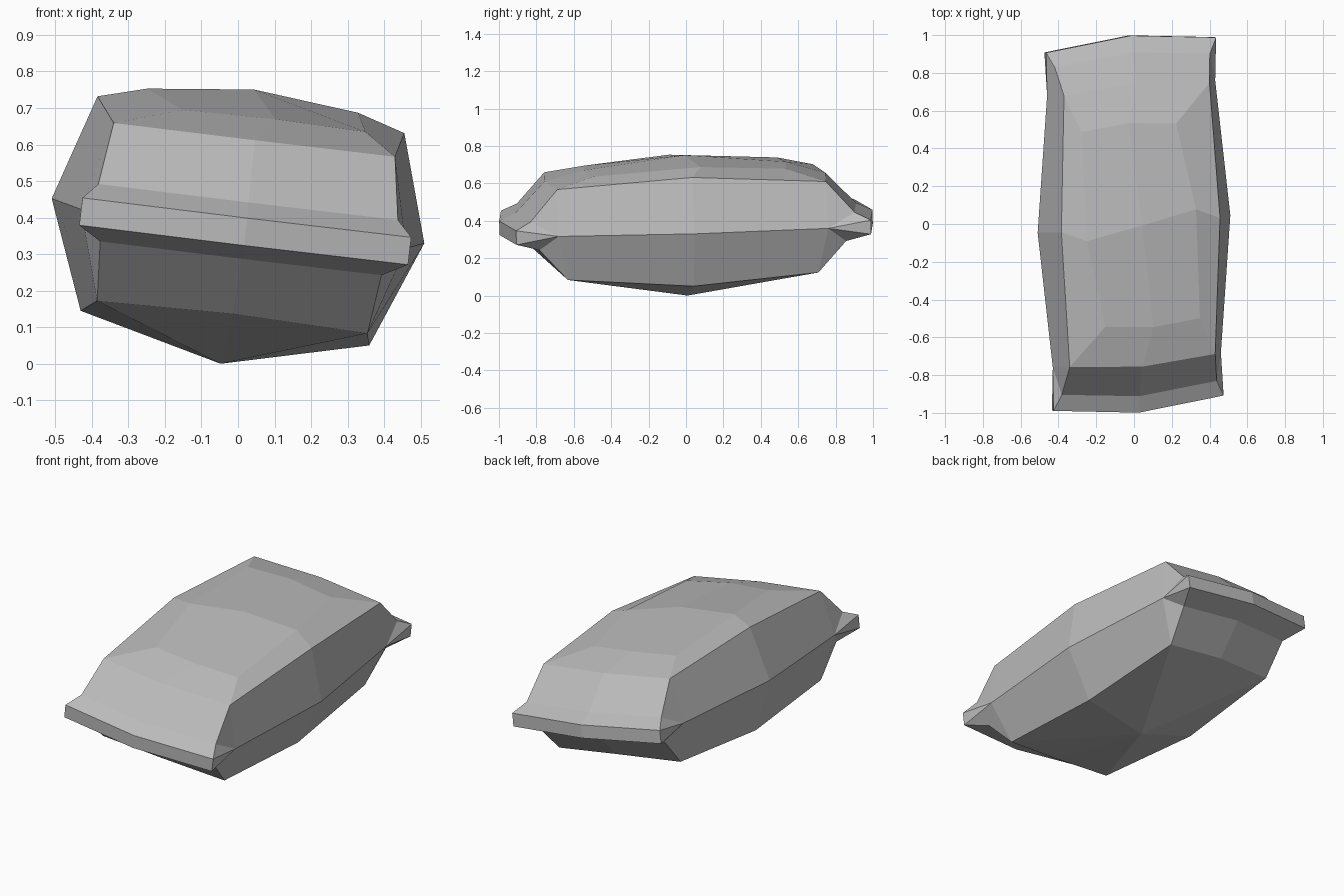
import bpy, bmesh
from mathutils import Matrix, Vector

if "Cube" in bpy.data.objects:
    bpy.data.objects.remove(bpy.data.objects["Cube"], do_unlink=True)

grey = bpy.data.materials.new("plain grey")
grey.use_nodes = True
colour = (0.5, 0.5, 0.5, 1)
grey.diffuse_color = colour
grey.node_tree.nodes["Principled BSDF"].inputs["Base Color"].default_value = colour

# One quarter of the cushion: each level has a corner and an end point
levels = {
    "inner": ((.25, .52, .300), (0, .545, .306)),
    "top": ((.385, .718, .247), (0, .75, .247)),
    "shoulder": ((.41, .866, .079), (0, .91, .079)),
    "lip_top": ((.45, .948, .038), (0, .998, .038)),
    "lip_base": ((.45, .948, -.038), (0, .998, -.038)),
    "under": ((.385, .82, -.079), (0, .86, -.079)),
    "base": ((.37, .67, -.247), (0, .69, -.237)),
}
crown, keel = (0, 0, .365), (0, 0, -.397)
inner_side, top_side, base_side = (.29, 0, .334), (.42, 0, .295), (.395, 0, -.298)
seam_side, seam_corner = (.51, 0, 0), (.445, .72, 0)

corners = [pair[0] for pair in levels.values()]
ends = [pair[1] for pair in levels.values()]

faces = [
    (crown, inner_side, corners[0], ends[0]),
    (inner_side, top_side, corners[1], corners[0]),
    (top_side, seam_side, seam_corner, corners[1]),
    (seam_side, base_side, corners[-1], seam_corner),
    (keel, corners[-1], base_side),
    (keel, ends[-1], corners[-1]),
]
# End strip, and the fan closing the lip at the seam
for i in range(len(corners) - 1):
    faces.append((ends[i], corners[i], corners[i + 1], ends[i + 1]))
    if i:
        faces.append((seam_corner, corners[i + 1], corners[i]))

# Slumped, tilted stance
stance = Matrix(((1, -.021, .12), (.09, 1, -.02), (-.12, .03, .985)))
crown_points = {inner_side, corners[0], ends[0]}


def place(point, sx, sy):
    p = Vector((point[0] * sx, point[1] * sy, point[2]))
    if point in crown_points:  # the crown is twisted a little
        p = Vector((p.x - .1 * p.y, p.y + .2 * p.x * (point[1] == 0), p.z))
    return stance @ p


bm = bmesh.new()
for sx in (1, -1):
    for sy in (1, -1):
        for face in faces:
            bm.faces.new([bm.verts.new(place(p, sx, sy)) for p in face])
bmesh.ops.remove_doubles(bm, verts=bm.verts[:], dist=.0005)
bmesh.ops.recalc_face_normals(bm, faces=bm.faces[:])

# Stand on the ground, centred
for axis in range(3):
    values = [v.co[axis] for v in bm.verts]
    shift = min(values) if axis == 2 else (min(values) + max(values)) / 2
    for v in bm.verts:
        v.co[axis] -= shift

mesh = bpy.data.meshes.new("cushion")
bm.to_mesh(mesh)
bm.free()
mesh.materials.append(grey)
bpy.context.collection.objects.link(bpy.data.objects.new("cushion", mesh))
